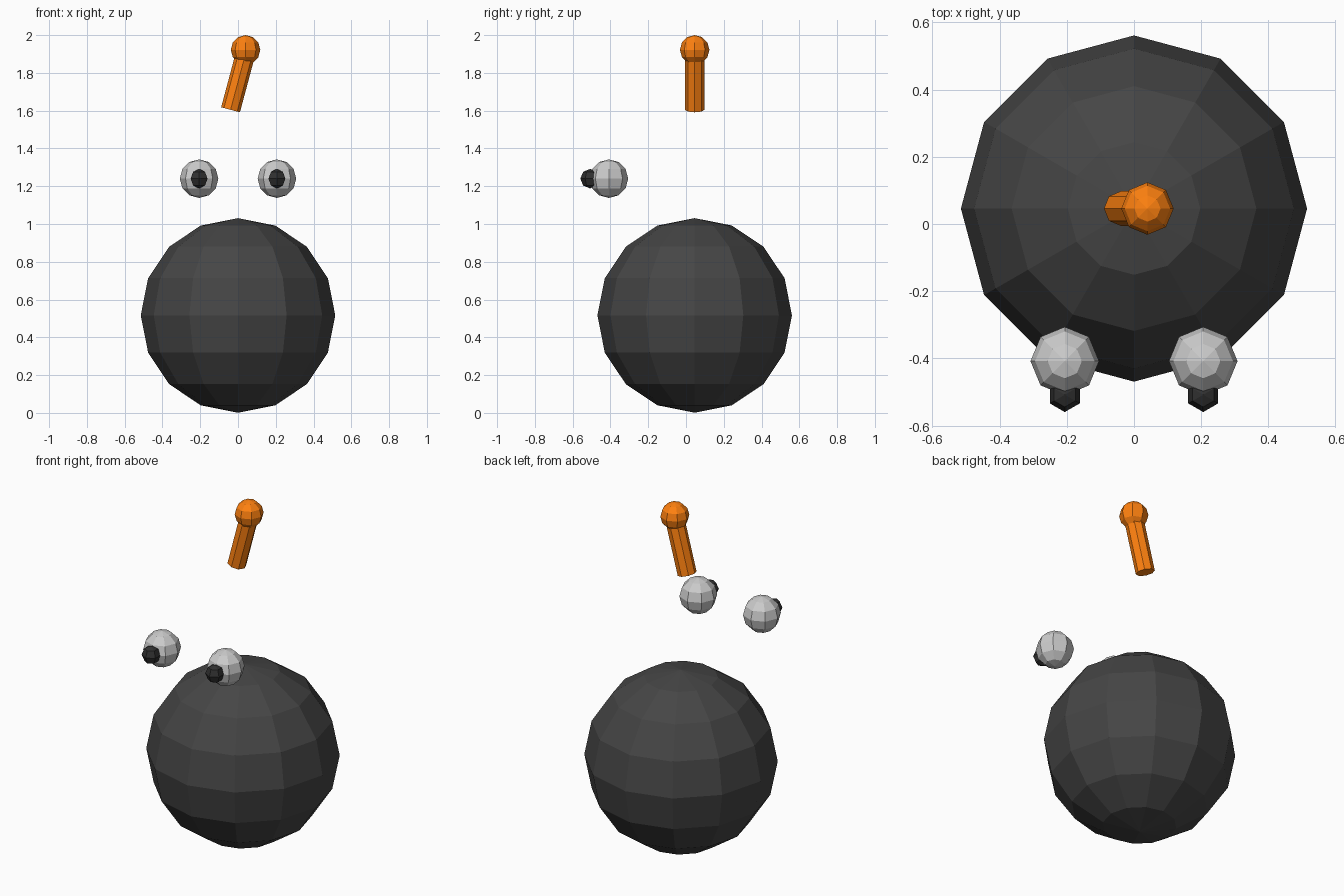
import bpy
from math import radians

if "Cube" in bpy.data.objects:
    bpy.data.objects.remove(bpy.data.objects["Cube"])


def material(name, rgb):
    m = bpy.data.materials.new(name)
    m.diffuse_color = (*rgb, 1)
    m.use_nodes = True
    m.node_tree.nodes["Principled BSDF"].inputs["Base Color"].default_value = m.diffuse_color
    return m


dark = material("dark", (0.06, 0.06, 0.06))
black = material("black", (0.03, 0.03, 0.03))
orange = material("orange", (1.0, 0.22, 0.005))


def finish(name, mat):
    ob = bpy.context.object
    ob.name = name
    if mat:
        ob.data.materials.append(mat)
    return ob


def ball(name, loc, r, segments, rings, mat=None):
    bpy.ops.mesh.primitive_uv_sphere_add(
        segments=segments, ring_count=rings, radius=r, location=loc)
    return finish(name, mat)


BODY_Y = 0.046

# Low-poly round body resting on the ground
ball("body", (0, BODY_Y, 0.516), 0.515, 12, 8, dark)

# Floating eyes with pupils poking out of the front
for side, x in (("left", -0.206), ("right", 0.206)):
    ball(side + "_eye", (x, -0.408, 1.24), 0.102, 8, 6)
    ball(side + "_pupil", (x, -0.508, 1.24), 0.0515, 6, 4, black)

# Tilted antenna rod and its tip
bpy.ops.mesh.primitive_cylinder_add(
    vertices=8, radius=0.0515, depth=0.305,
    location=(0, BODY_Y, 1.752), rotation=(0, radians(15), 0))
finish("antenna_rod", orange)
ball("antenna_tip", (0.04, BODY_Y, 1.922), 0.078, 8, 6, orange)
